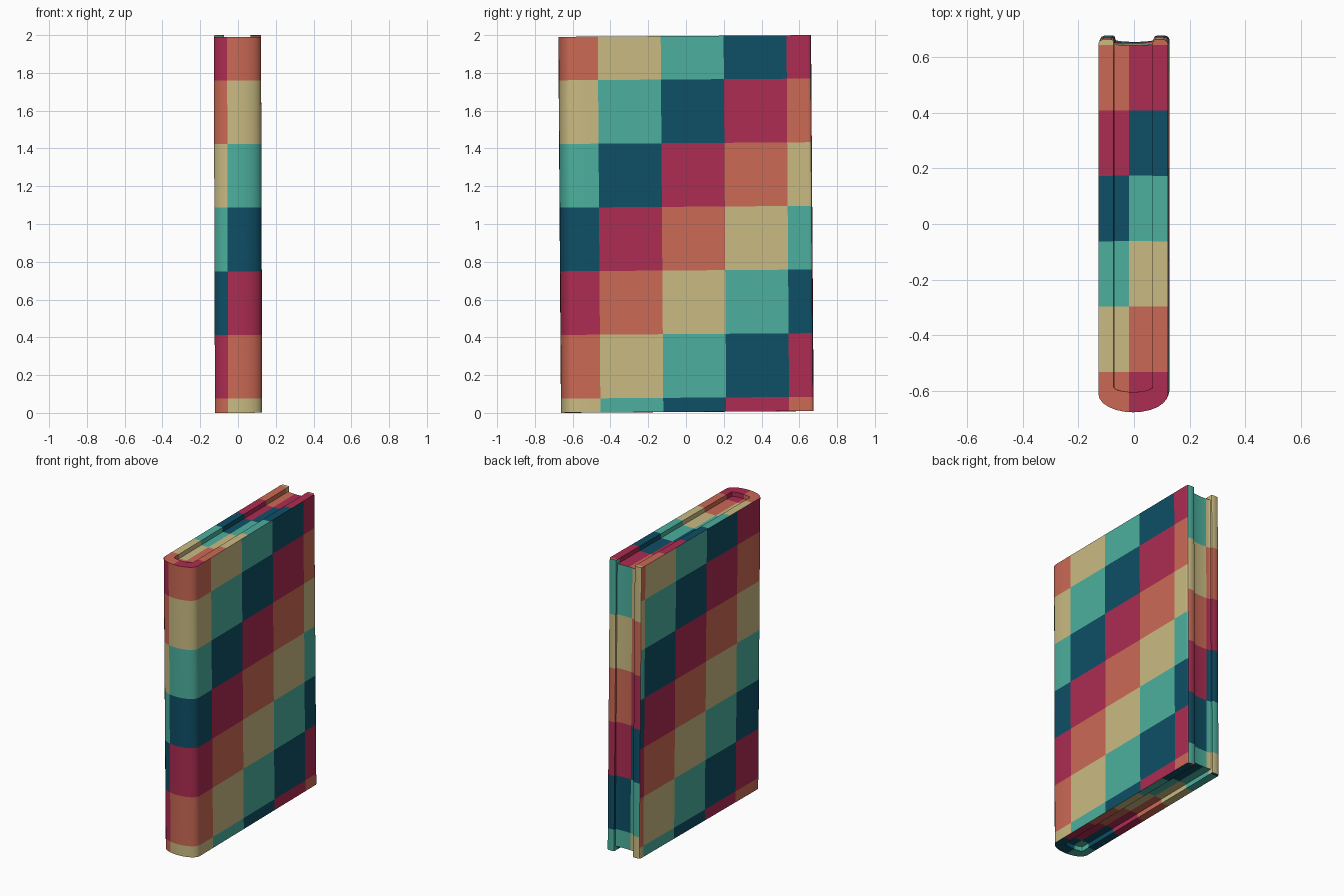
import bpy, bmesh, math
from mathutils import Matrix, Vector

if "Cube" in bpy.data.objects:
    bpy.data.objects.remove(bpy.data.objects["Cube"])


def linear(c):
    c /= 255
    return c / 12.92 if c <= 0.04045 else ((c + 0.055) / 1.055) ** 2.4


PALETTE = [("orange", (203, 105, 85)), ("tan", (202, 187, 131)), ("teal", (76, 176, 158)),
           ("navy", (14, 79, 102)), ("crimson", (173, 44, 82))]
MATS = []
for name, rgb in PALETTE:
    m = bpy.data.materials.new(name)
    m.diffuse_color = (*[linear(c) for c in rgb], 1)
    m.use_nodes = True
    m.node_tree.nodes["Principled BSDF"].inputs["Base Color"].default_value = m.diffuse_color
    MATS.append(m)

BOT, TOP = 0.005, 1.995
S = 0.333            # patch size round the cover
SZ = 0.337           # patch height on cover
EX = -0.015          # patch split on the top and bottom edges
BX = -0.04           # patch split on the open edge


def patch_top(c):
    r = math.floor((c.y + 0.76) / 0.235)
    return r - 1 if c.x > EX else r


def patch_bottom(c):
    r = math.floor((c.y + 0.76) / 0.235)
    return r + 3 if c.x > EX else r + 2


def patch_back(c):
    row = math.ceil((1.62 - c.z) / 0.367)
    return (2 if c.x > BX else 1) - row


def patch_wrap(c, n):
    row = math.ceil((1.765 - c.z) / SZ)
    if c.y < -0.605:
        return row + (0 if c.x > -0.055 else -1)
    if n.x > 0:
        return row + math.floor((c.y + 0.793) / S)
    return row - 1 - math.floor((c.y + 0.703) / S)


def patch(c, n):
    """Pick the patchwork colour from face position and direction."""
    if n.z > 0.7:
        return patch_top(c)
    if n.z < -0.7:
        return patch_bottom(c)
    if c.y > 0.6 and (n.y > 0.6 or abs(c.x) < 0.085):
        return patch_back(c)
    if abs(c.x) < 0.085 and c.y > -0.605:        # inner walls
        return patch_top(c) if c.z > 1 else patch_bottom(c)
    return patch_wrap(c, n)


def strip_solid(name, pairs, z0, z1):
    """Extrude a ribbon of paired outline points, cut it into patches and colour them."""
    bm = bmesh.new()
    rows = [[bm.verts.new((*p, z0)) for p in pair] for pair in pairs]
    faces = [bm.faces.new((a[0], a[1], b[1], b[0])) for a, b in zip(rows, rows[1:])]
    ext = bmesh.ops.extrude_face_region(bm, geom=faces, use_keep_orig=True)
    bmesh.ops.translate(bm, vec=(0, 0, z1 - z0),
                        verts=[g for g in ext["geom"] if isinstance(g, bmesh.types.BMVert)])
    bmesh.ops.recalc_face_normals(bm, faces=bm.faces[:])
    cuts = [(0, v) for v in (-0.055, EX, BX)]
    cuts += [(1, -0.46 + S * i) for i in range(4)]
    cuts += [(1, -0.37 + S * i) for i in range(4)]
    cuts += [(1, -0.525 + 0.235 * i) for i in range(6)]
    cuts += [(2, 1.765 - SZ * i) for i in range(6)]
    cuts += [(2, 1.62 - 0.367 * i) for i in range(5)] + [(2, 1.0)]
    for axis, v in cuts:
        n = Vector((0, 0, 0))
        n[axis] = 1
        bmesh.ops.bisect_plane(bm, geom=bm.verts[:] + bm.edges[:] + bm.faces[:],
                               dist=1e-5, plane_co=n * v, plane_no=n)
    bm.normal_update()
    for f in bm.faces:
        f.material_index = patch(f.calc_center_median(), f.normal) % 5
    # the book leans very slightly
    lean = Matrix.Rotation(0.007, 4, 'X') @ Matrix.Rotation(-0.003, 4, 'Y')
    up = Matrix.Translation((0, 0, 1))
    bm.transform(up @ lean @ up.inverted())
    me = bpy.data.meshes.new(name)
    bm.to_mesh(me)
    bm.free()
    for m in MATS:
        me.materials.append(m)
    ob = bpy.data.objects.new(name, me)
    bpy.context.collection.objects.link(ob)
    bpy.ops.object.select_all(action='DESELECT')
    bpy.context.view_layer.objects.active = ob
    ob.select_set(True)
    bpy.ops.object.shade_smooth_by_angle(angle=math.radians(30))
    return ob


# Cover: two boards joined by a rounded spine, as (outer, inner) point pairs
side = [((0.110, 0.669), (0.078, 0.669)), ((0.120, 0.665), (0.071, 0.666)),
        ((0.125, 0.655), (0.070, 0.655))]
arc = []
N = 12
for i in range(N + 1):
    t = math.pi / 2 - math.pi * i / N
    arc.append(((0.125 * math.sin(t), -0.603 - 0.066 * math.cos(t)),
                (0.070 * math.sin(t), -0.578 - 0.018 * math.cos(t))))
mirrored = [tuple((-x, y) for x, y in pair) for pair in reversed(side)]
strip_solid("cover", side + arc + mirrored, BOT, TOP)

# Page block: rounded at the spine, slightly hollow at the open edge
pages = []
for i in range(N + 1):
    t = math.pi / 2 - math.pi * i / N
    pages.append(((0.0695 * math.sin(t), -0.578 - 0.018 * math.cos(t)),
                  (0.0695 * math.sin(t), 0.655 - 0.008 * math.cos(t))))
strip_solid("pages", pages, BOT + 0.03, TOP - 0.03)
